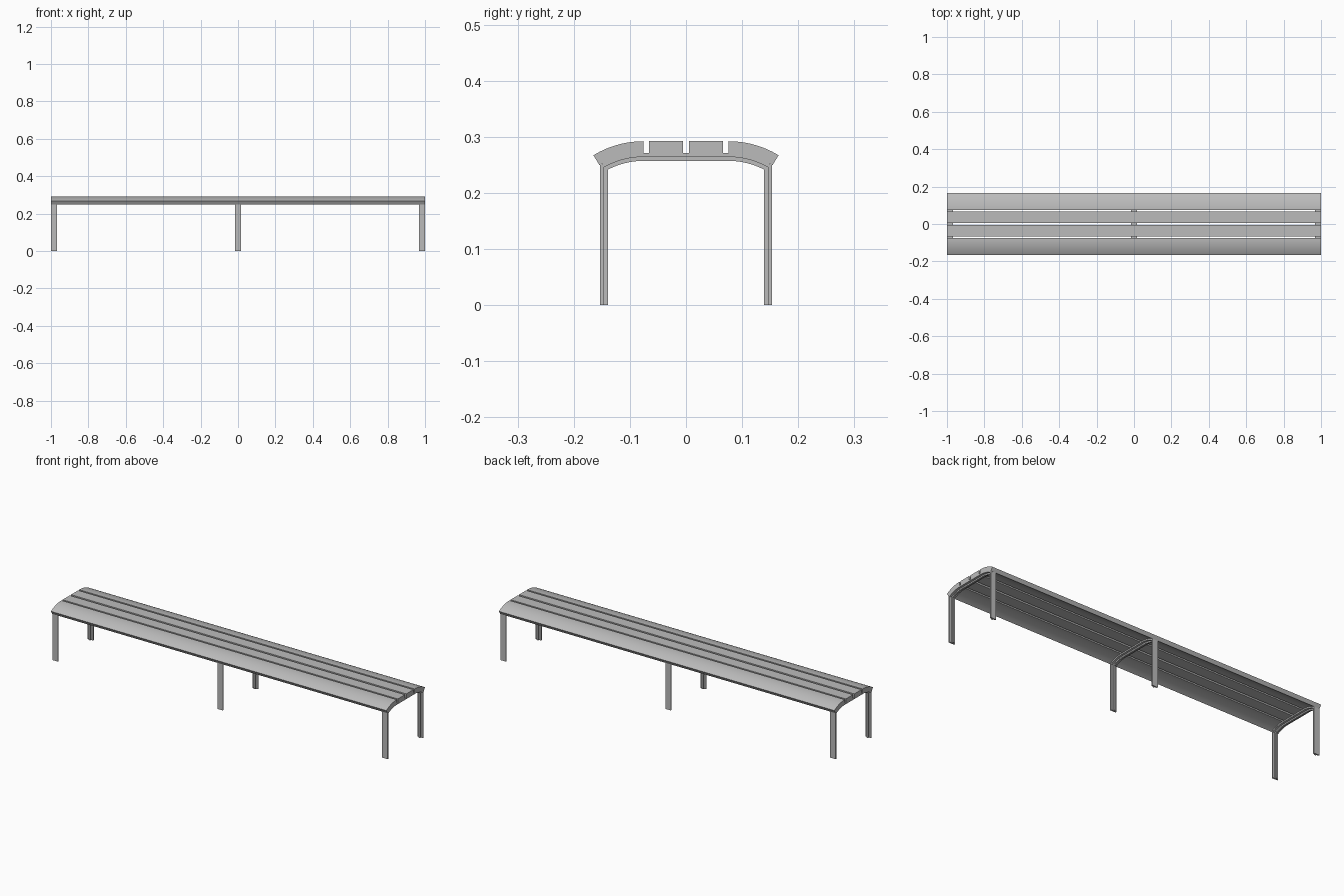
import bpy, bmesh
from math import sin, cos, asin
from mathutils import Vector

cube = bpy.data.objects.get("Cube")
if cube:
    bpy.data.objects.remove(cube)

grey = bpy.data.materials.new("plain grey")
grey.use_nodes = True
grey.diffuse_color = (0.5, 0.5, 0.5, 1)
grey.node_tree.nodes["Principled BSDF"].inputs["Base Color"].default_value = (0.5, 0.5, 0.5, 1)

TOP, THICK = 0.292, 0.021        # seat height and board thickness
BEND_Y, BEND_R = 0.0755, 0.173   # where the seat starts to curve down
BEND = asin(0.0895 / BEND_R)
STEPS = 12


def arc(drop, end=BEND):
    """Points of the seat curve, lying 'drop' below the top surface."""
    r = BEND_R - drop
    return [(BEND_Y + r * sin(end * i / STEPS), TOP - BEND_R + r * cos(end * i / STEPS))
            for i in range(STEPS + 1)]


def band(name, upper, lower, x0, x1):
    """Extrude along x the strip lying between two matching (y, z) lines."""
    bm = bmesh.new()
    rings = [[bm.verts.new((x, *p)) for p in (u, l)for x in (x0, x1)]
             for u, l in zip(upper, lower)]
    order = (0, 1, 3, 2)
    for a, b in zip(rings, rings[1:]):
        for i, j in zip(order, order[1:] + order[:1]):
            bm.faces.new((a[i], a[j], b[j], b[i]))
    for ring in (rings[0], rings[-1]):
        bm.faces.new([ring[i] for i in order])
    bmesh.ops.recalc_face_normals(bm, faces=bm.faces)
    mesh = bpy.data.meshes.new(name)
    bm.to_mesh(mesh)
    bm.free()
    mesh.materials.append(grey)
    obj = bpy.data.objects.new(name, mesh)
    bpy.context.collection.objects.link(obj)
    bpy.ops.object.select_all(action='DESELECT')
    obj.select_set(True)
    bpy.context.view_layer.objects.active = obj
    bpy.ops.object.shade_smooth_by_angle(angle=0.5)
    return obj


def mirror(line, side):
    return [(side * y, z) for y, z in line]


# Seat boards: two flat ones in the middle, two curved ones at the edges
for side, label in ((-1, "front"), (1, "back")):
    flat = [(0.0055, TOP), (0.066, TOP)]
    under = [(y, z - THICK) for y, z in flat]
    band(label + "_flat_board", mirror(flat, side), mirror(under, side), -1, 1)
    band(label + "_curved_board", mirror(arc(0), side), mirror(arc(THICK), side), -1, 1)


def frame_line(depth):
    """Half of a bent frame line, from floor to floor when mirrored."""
    leg_y = 0.153 - depth
    r = BEND_R - THICK - depth
    half = arc(THICK + depth, asin((leg_y - BEND_Y) / r)) + [(leg_y, 0)]
    return mirror(half[::-1], -1) + half


# Bent T-section frames: wide outer flange with a narrow inner web
WIDTH, WEB = 0.033, 0.009
for x, label in ((-1 + WIDTH / 2, "right"), (0, "middle"), (1 - WIDTH / 2, "left")):
    band(label + "_frame_flange", frame_line(0), frame_line(0.007), x - WIDTH / 2, x + WIDTH / 2)
    band(label + "_frame_web", frame_line(0.007), frame_line(0.014), x - WEB / 2, x + WEB / 2)
